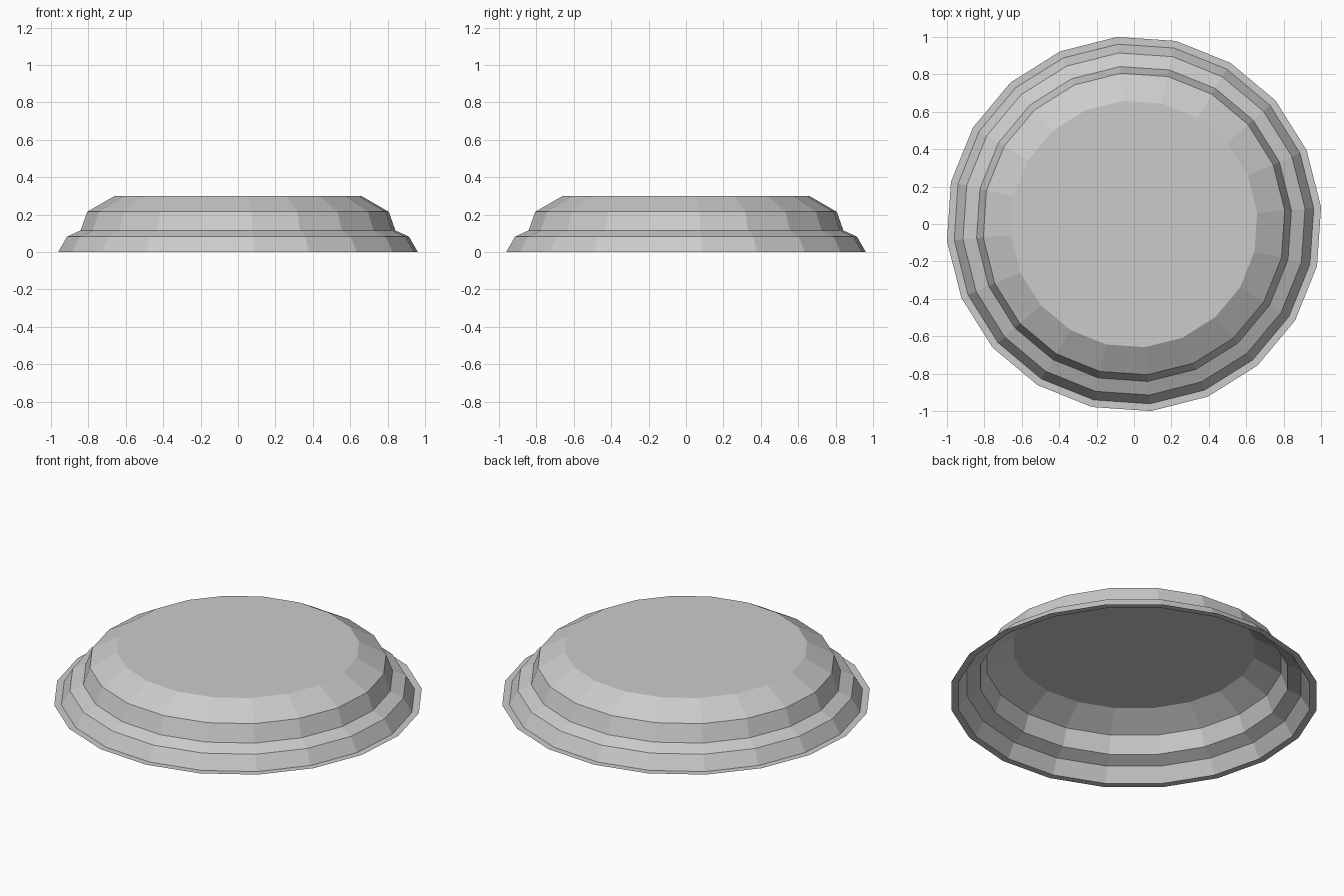
import bpy, bmesh, math

cube = bpy.data.objects.get("Cube")
if cube:
    bpy.data.objects.remove(cube, do_unlink=True)

# Plain grey material
grey = bpy.data.materials.new("light grey")
grey.use_nodes = True
colour = (0.6, 0.6, 0.6, 1)
grey.diffuse_color = colour
grey.node_tree.nodes["Principled BSDF"].inputs["Base Color"].default_value = colour

SIDES = 20
TURN = math.radians(5.1)

# Profile from the flat flange to the top edge: radius, height
PROFILE = [(1.004, 0), (0.965, 0), (0.918, 0.082), (0.845, 0.115),
           (0.809, 0.215), (0.661, 0.3)]


def ring(bm, radius, height):
    steps = [TURN + math.tau * i / SIDES for i in range(SIDES)]
    return [bm.verts.new((radius * math.cos(a), radius * math.sin(a), height))
            for a in steps]


# Open, thin-walled stepped shell with a flat top
bm = bmesh.new()
rings = [ring(bm, r, z) for r, z in PROFILE]
for low, high in zip(rings, rings[1:]):
    for i in range(SIDES):
        j = (i + 1) % SIDES
        bm.faces.new((low[i], low[j], high[j], high[i]))
bm.faces.new(rings[-1])

mesh = bpy.data.meshes.new("stepped_dome")
bm.to_mesh(mesh)
bm.free()
mesh.materials.append(grey)
dome = bpy.data.objects.new("stepped_dome", mesh)
bpy.context.collection.objects.link(dome)
